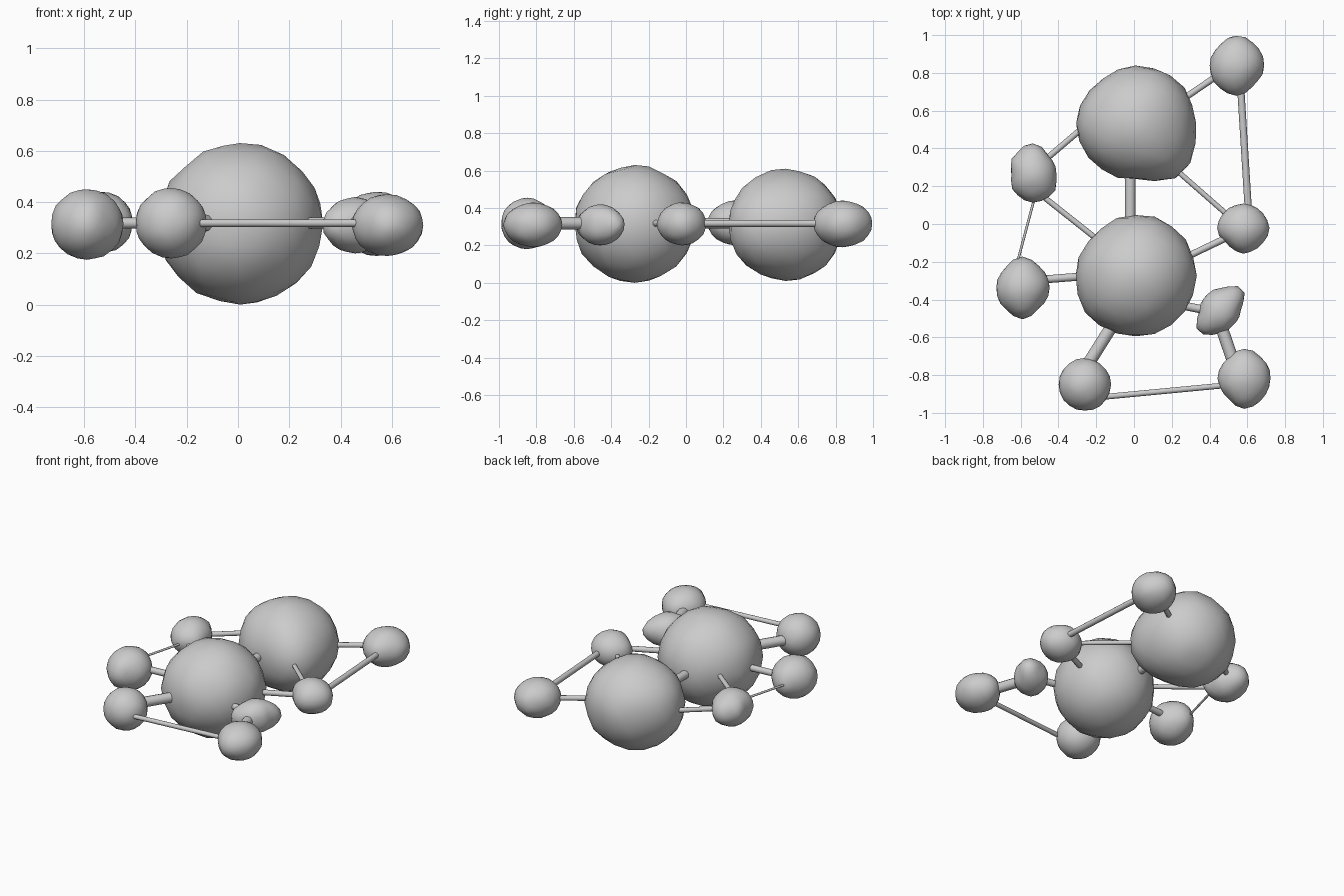
import bpy, bmesh, math, random
from mathutils import Vector

if "Cube" in bpy.data.objects:
    bpy.data.objects.remove(bpy.data.objects["Cube"])

random.seed(4)
ROD_Z = 0.318

# Lumpy nodes: name, centre (x, y), z range, plan radii every 45 degrees (hundredths)
NODES = [
    ("large_node_back", (0.008, 0.533), (0.01, 0.61), (32, 32, 30.5, 29.5, 32, 30.5, 30, 37)),
    ("large_node_front", (0.008, -0.275), (0.0, 0.63), (32.5, 33, 32.5, 31, 32, 33, 32.5, 32)),
    ("small_node_back_right", (0.541, 0.839), (0.19, 0.44), (15, 15, 16, 14, 14, 15, 16, 14)),
    ("small_node_mid_right", (0.578, -0.021), (0.20, 0.43), (14, 13, 13, 13, 14, 12, 13.5, 13)),
    ("small_node_inner_right", (0.456, -0.459), (0.20, 0.42), (11, 16.5, 12, 11, 11, 16, 12, 10.5)),
    ("small_node_front_right", (0.583, -0.818), (0.19, 0.43), (14, 14.5, 16, 14, 14, 13.5, 16, 14.5)),
    ("small_node_front_left", (-0.261, -0.850), (0.18, 0.455), (14, 14, 14, 14, 14, 14, 14, 14)),
    ("small_node_mid_left", (-0.590, -0.338), (0.175, 0.45), (14.5, 14.5, 16.5, 14, 14, 14.5, 16.5, 14)),
    ("small_node_back_left", (-0.536, 0.264), (0.20, 0.44), (12.5, 13, 16.5, 14, 11.5, 13.5, 15, 15)),
]

# Rods: name, start (x, y), end (x, y), radius
RODS = [
    ("rod_between_large", (-0.02, 0.5), (-0.02, -0.25), 0.028),
    ("rod_back_right", (0.08, 0.54), (0.53, 0.845), 0.017),
    ("rod_back_left", (-0.20, 0.57), (-0.54, 0.28), 0.016),
    ("rod_left_diagonal", (-0.55, 0.20), (-0.07, -0.18), 0.015),
    ("rod_left_side", (-0.51, 0.20), (-0.63, -0.25), 0.007),
    ("rod_mid_left", (-0.56, -0.30), (-0.05, -0.26), 0.021),
    ("rod_front_left", (-0.28, -0.80), (-0.06, -0.45), 0.033),
    ("rod_front", (-0.26, -0.925), (0.58, -0.845), 0.015),
    ("rod_front_right", (0.44, -0.48), (0.55, -0.80), 0.033),
    ("rod_inner_right", (0.45, -0.47), (0.15, -0.41), 0.022),
    ("rod_mid_right", (0.58, -0.03), (0.12, -0.25), 0.018),
    ("rod_right_diagonal", (0.55, 0.0), (0.15, 0.35), 0.014),
    ("rod_right_side", (0.56, 0.80), (0.61, 0.0), 0.019),
]


def finish(bm, name, angle):
    mesh = bpy.data.meshes.new(name)
    bm.to_mesh(mesh)
    bm.free()
    ob = bpy.data.objects.new(name, mesh)
    bpy.context.collection.objects.link(ob)
    bpy.ops.object.select_all(action='DESELECT')
    ob.select_set(True)
    bpy.context.view_layer.objects.active = ob
    bpy.ops.object.shade_smooth_by_angle(angle=math.radians(angle))
    return ob


def plan_radius(radii, a):
    t = (a / math.tau * 8) % 8
    i, f = int(t) % 8, t % 1
    f = (1 - math.cos(math.pi * f)) / 2
    return (radii[i] * (1 - f) + radii[(i + 1) % 8] * f) / 100


def node(name, centre, zs, radii):
    bm = bmesh.new()
    bmesh.ops.create_icosphere(bm, subdivisions=3, radius=1)
    mid, half = sum(zs) / 2, (zs[1] - zs[0]) / 2
    for v in bm.verts:
        u = v.co.copy()
        r = plan_radius(radii, math.atan2(u.y, u.x))
        # fade to the mean radius at the poles, with slight hand-made unevenness
        mean = sum(radii) / 800
        r = mean + (r - mean) * math.hypot(u.x, u.y)
        k = random.uniform(0.98, 1.01) if abs(u.z) < 0.98 else 1
        v.co = Vector((centre[0] + u.x * r * k, centre[1] + u.y * r * k, mid + u.z * half * k))
    finish(bm, name, 40)


def rod(name, start, end, radius):
    a, b = Vector((*start, ROD_Z)), Vector((*end, ROD_Z))
    bm = bmesh.new()
    bmesh.ops.create_cone(bm, cap_ends=True, segments=12, radius1=radius, radius2=radius,
                          depth=(b - a).length)
    ob = finish(bm, name, 40)
    ob.location = (a + b) / 2
    ob.rotation_euler = (b - a).to_track_quat('Z', 'Y').to_euler()


for n in NODES:
    node(*n)
for r in RODS:
    rod(*r)
